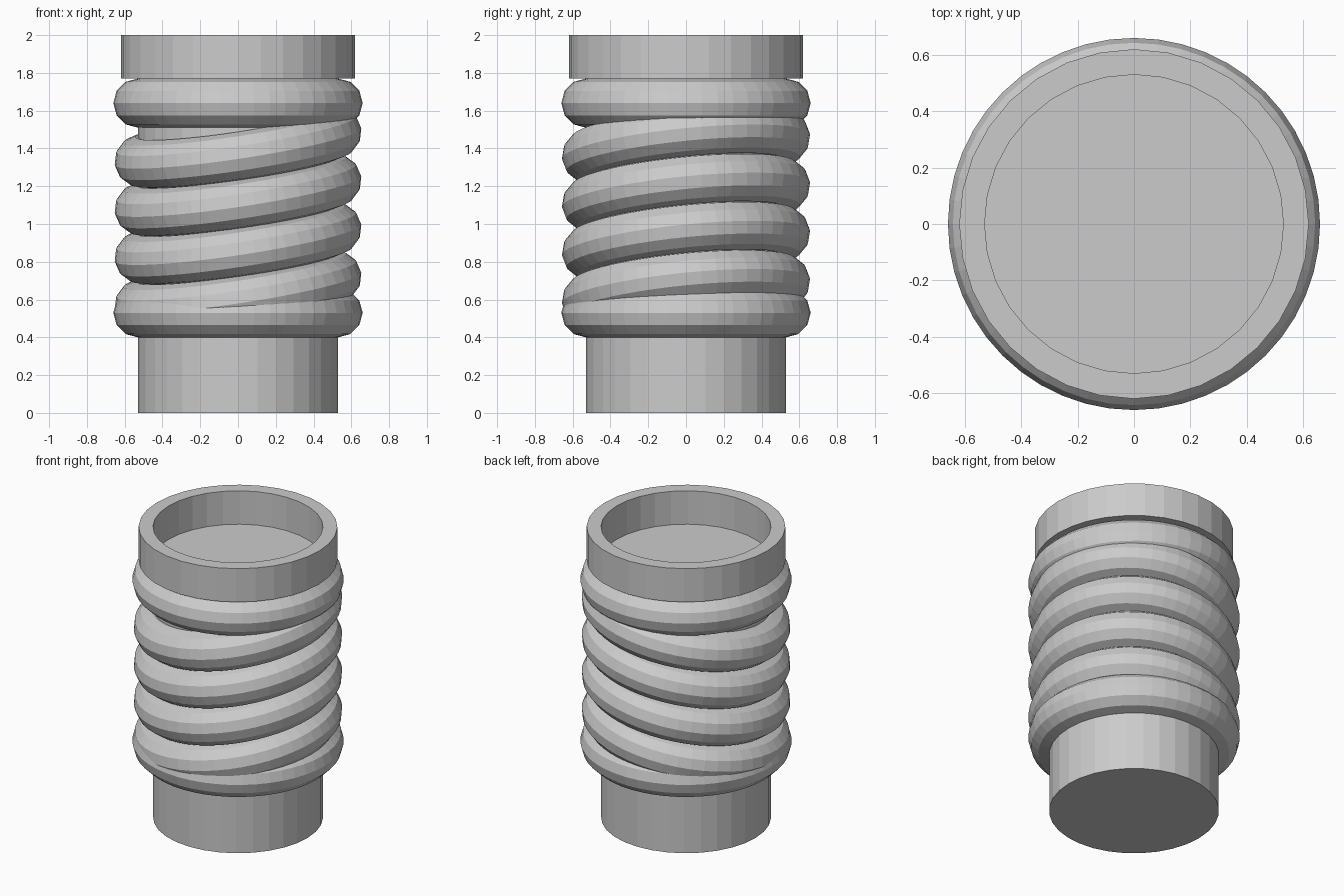
import bpy, bmesh, math
from mathutils import Matrix, Vector

if "Cube" in bpy.data.objects:
    bpy.data.objects.remove(bpy.data.objects["Cube"])

SIDES = 32
CORE_R, TUBE_R = 0.53, 0.13


def lathe(name, profile, sides, closed):
    """Revolve an (r, z) profile around z; open profiles get end caps."""
    bm = bmesh.new()
    loops = []
    for r, z in profile:
        loops.append([bm.verts.new((r * math.cos(2 * math.pi * i / sides),
                                    r * math.sin(2 * math.pi * i / sides), z))
                      for i in range(sides)])
    n = len(loops)
    for k in range(n if closed else n - 1):
        lo, hi = loops[k], loops[(k + 1) % n]
        for i in range(sides):
            j = (i + 1) % sides
            bm.faces.new((lo[i], lo[j], hi[j], hi[i]))
    if not closed:
        bm.faces.new(list(reversed(loops[0])))
        bm.faces.new(loops[-1])
    bmesh.ops.recalc_face_normals(bm, faces=bm.faces)
    mesh = bpy.data.meshes.new(name)
    bm.to_mesh(mesh)
    bm.free()
    obj = bpy.data.objects.new(name, mesh)
    bpy.context.collection.objects.link(obj)
    return obj


def coil(name, z, slope=(0, 0)):
    """Round ring; slope gives its rise along x and y."""
    profile = [(CORE_R + TUBE_R * math.cos(math.pi * i / 6),
                TUBE_R * math.sin(math.pi * i / 6)) for i in range(12)]
    obj = lathe(name, profile, 48, True)
    normal = Vector((-slope[0], -slope[1], 1)).normalized()
    tilt = Vector((0, 0, 1)).rotation_difference(normal).to_matrix().to_4x4()
    obj.data.transform(Matrix.Translation((0, 0, z)) @ tilt)
    return obj


# Solid grip core and hollow collar
lathe("core", [(CORE_R, 0), (CORE_R, 1.77)], SIDES, False)
lathe("collar", [(CORE_R, 1.77), (0.62, 1.77), (0.62, 2.0), (CORE_R, 2.0)], SIDES, True)

# Level end rings
coil("lower_ring", 0.53)
coil("upper_ring", 1.64)

# Slanted wrap rings
for i in range(4):
    coil(f"wrap_ring_{i + 1}", 0.645 + 0.255 * i, (0.15, 0.10))
